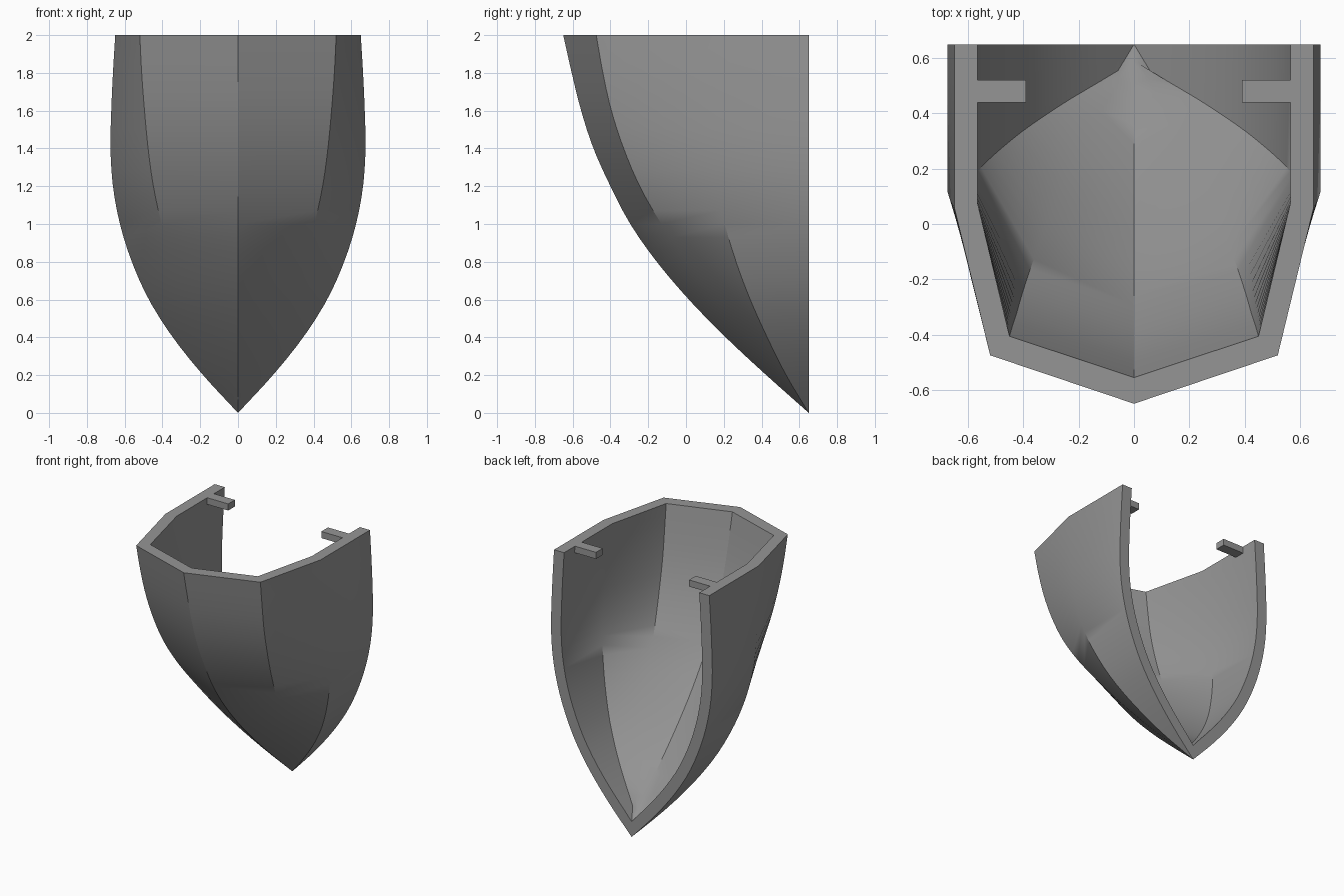
import bpy, bmesh, math

if "Cube" in bpy.data.objects:
    bpy.data.objects.remove(bpy.data.objects["Cube"])

H, BACK, WALL, STEPS = 2.0, 0.65, 0.084, 28

# Outer profiles sampled every 0.2 in height, from the tip to the rim
HALF_WIDTH = [0, .185, .345, .472, .562, .625, .662, .675, .671, .662, .65]
SIDE_Y = [.65, .53, .43, .34, .265, .205, .16, .13, .105, .08, .06]
CORNER_X = [0, .105, .20, .283, .35, .405, .448, .476, .495, .51, .52]
CORNER_Y = [.65, .475, .31, .155, .01, -.13, -.245, -.33, -.395, -.44, -.475]
KEEL_Y = [.65, .425, .21, .015, -.155, -.295, -.40, -.49, -.555, -.605, -.65]


def curve(tab, z):
    """Smooth value of a profile at height z."""
    s = min(max(z / .2, 0), 10)
    i = min(int(s), 9)
    t = s - i
    p1, p2 = tab[i], tab[i + 1]
    p0 = tab[i - 1] if i > 0 else 2 * p1 - p2
    p3 = tab[i + 2] if i < 9 else 2 * p2 - p1
    return p1 + .5 * t * (p2 - p0 + t * (2 * p0 - 5 * p1 + 4 * p2 - p3
                                         + t * (3 * (p1 - p2) + p3 - p0)))


def stretch(tab, z):
    """Horizontal growth of the wall thickness where the profile slopes."""
    a, b = max(z - .05, 0), min(z + .05, H)
    return WALL * math.hypot(1, (curve(tab, b) - curve(tab, a)) / (b - a))


def section(z, inner):
    """Seven points of the hull outline, from one back edge to the other."""
    w, sy = curve(HALF_WIDTH, z), curve(SIDE_Y, z)
    cx, cy, ky = curve(CORNER_X, z), curve(CORNER_Y, z), curve(KEEL_Y, z)
    if inner:
        w = max(w - stretch(HALF_WIDTH, z), 0)
        sy = min(sy + .015, BACK)
        cx = max(cx - .83 * stretch(CORNER_X, z), 0)
        cy = min(cy + .81 * stretch(CORNER_Y, z), BACK)
        ky = min(ky + 1.1 * stretch(KEEL_Y, z), BACK)
    half = [(w, BACK), (w, sy), (cx, cy)]
    pts = [(-x, y) for x, y in half] + [(0, ky)] + half[::-1]
    return [(x, y, z) for x, y in pts]


def finish(bm, name, mat):
    bmesh.ops.recalc_face_normals(bm, faces=bm.faces[:])
    me = bpy.data.meshes.new(name)
    bm.to_mesh(me)
    bm.free()
    me.materials.append(mat)
    ob = bpy.data.objects.new(name, me)
    bpy.context.collection.objects.link(ob)
    return ob


grey = bpy.data.materials.new("plain grey")
grey.diffuse_color = (.3, .3, .3, 1)
grey.use_nodes = True
grey.node_tree.nodes["Principled BSDF"].inputs["Base Color"].default_value = grey.diffuse_color

# Hull shell: outer and inner lofts joined along the top and back rims
bm = bmesh.new()


def loft(inner):
    z0 = .115 if inner else 0
    tip = bm.verts.new((0, BACK, z0))
    rows = [[bm.verts.new(p) for p in section(z0 + (H - z0) * k / STEPS, inner)]
            for k in range(1, STEPS + 1)]
    for j in range(6):
        bm.faces.new((tip, rows[0][j], rows[0][j + 1]))
        for a, b in zip(rows, rows[1:]):
            bm.faces.new((a[j], a[j + 1], b[j + 1], b[j]))
    return tip, rows


tip_o, outer = loft(False)
tip_i, inner = loft(True)
for j in range(6):
    bm.faces.new((outer[-1][j], outer[-1][j + 1], inner[-1][j + 1], inner[-1][j]))
for e in (0, 6):
    o = [tip_o] + [r[e] for r in outer]
    i = [tip_i] + [r[e] for r in inner]
    for k in range(STEPS):
        bm.faces.new((o[k], o[k + 1], i[k + 1], i[k]))
hull = finish(bm, "hull_shell", grey)
bpy.context.view_layer.objects.active = hull
hull.select_set(True)
bpy.ops.object.shade_smooth_by_angle(angle=math.radians(33))

# Small tabs pointing inward near the back, flush with the top rim
for side, name in ((-1, "left_tab"), (1, "right_tab")):
    bm = bmesh.new()
    bmesh.ops.create_cube(bm, size=1)
    for v in bm.verts:
        v.co = (side * (.485 + v.co.x * .19), .48 + v.co.y * .08, H - .025 + v.co.z * .05)
    finish(bm, name, grey)
